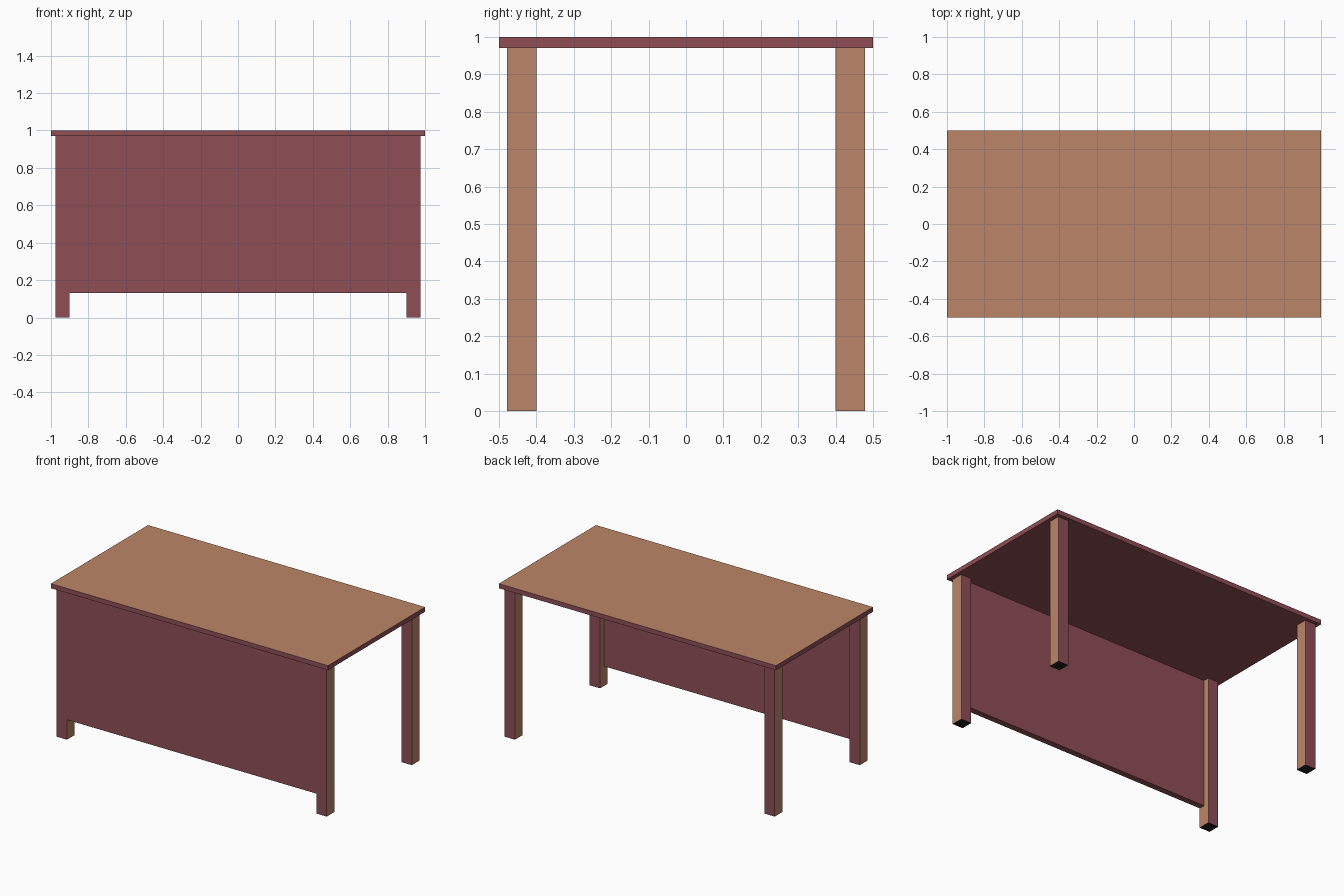
import bpy
import bmesh
from mathutils import Vector

if "Cube" in bpy.data.objects:
    bpy.data.objects.remove(bpy.data.objects["Cube"])


def srgb(r, g, b):
    def lin(c):
        c /= 255
        return c / 12.92 if c <= 0.04045 else ((c + 0.055) / 1.055) ** 2.4
    return (lin(r), lin(g), lin(b), 1.0)


def material(name, colour):
    mat = bpy.data.materials.new(name)
    mat.diffuse_color = colour
    mat.use_nodes = True
    mat.node_tree.nodes["Principled BSDF"].inputs["Base Color"].default_value = mat.diffuse_color
    return mat


MAROON = material("maroon paint", srgb(143, 78, 86))
TAN = material("tan wood", srgb(188, 134, 104))
BLACK = material("black foot pad", srgb(28, 28, 30))


def box(name, low, high, materials, rule):
    """Box between two corners; rule(normal) picks each face's material slot."""
    low, high = Vector(low), Vector(high)
    bm = bmesh.new()
    bmesh.ops.create_cube(bm, size=1)
    for v in bm.verts:
        v.co = [(low[i] + high[i]) / 2 + v.co[i] * (high[i] - low[i]) for i in range(3)]
    bm.normal_update()
    for f in bm.faces:
        f.material_index = rule(f.normal)
    mesh = bpy.data.meshes.new(name)
    bm.to_mesh(mesh)
    bm.free()
    for mat in materials:
        mesh.materials.append(mat)
    obj = bpy.data.objects.new(name, mesh)
    bpy.context.collection.objects.link(obj)
    return obj


UNDER_TOP = 0.97
X_IN, X_OUT = 0.90, 0.975
Y_IN, Y_OUT = 0.40, 0.478

# Table top: tan upper face, maroon edges and underside
box("table_top", (-1, -0.5, UNDER_TOP), (1, 0.5, 1.0), [MAROON, TAN],
    lambda n: 1 if n.z > 0.5 else 0)


# Legs: maroon front and back, tan sides, black soles
def leg_rule(n):
    if n.z < -0.5:
        return 2
    return 1 if abs(n.x) > 0.5 else 0


for sx, side in ((-1, "left"), (1, "right")):
    for sy, end in ((-1, "front"), (1, "back")):
        xs = sorted((sx * X_IN, sx * X_OUT))
        ys = sorted((sy * Y_IN, sy * Y_OUT))
        box(f"{end}_{side}_leg", (xs[0], ys[0], 0), (xs[1], ys[1], UNDER_TOP),
            [MAROON, TAN, BLACK], leg_rule)

# Front modesty panel, flush with the front of the legs
box("front_panel", (-X_IN, -Y_OUT, 0.13), (X_IN, -Y_OUT + 0.04, UNDER_TOP),
    [MAROON], lambda n: 0)
